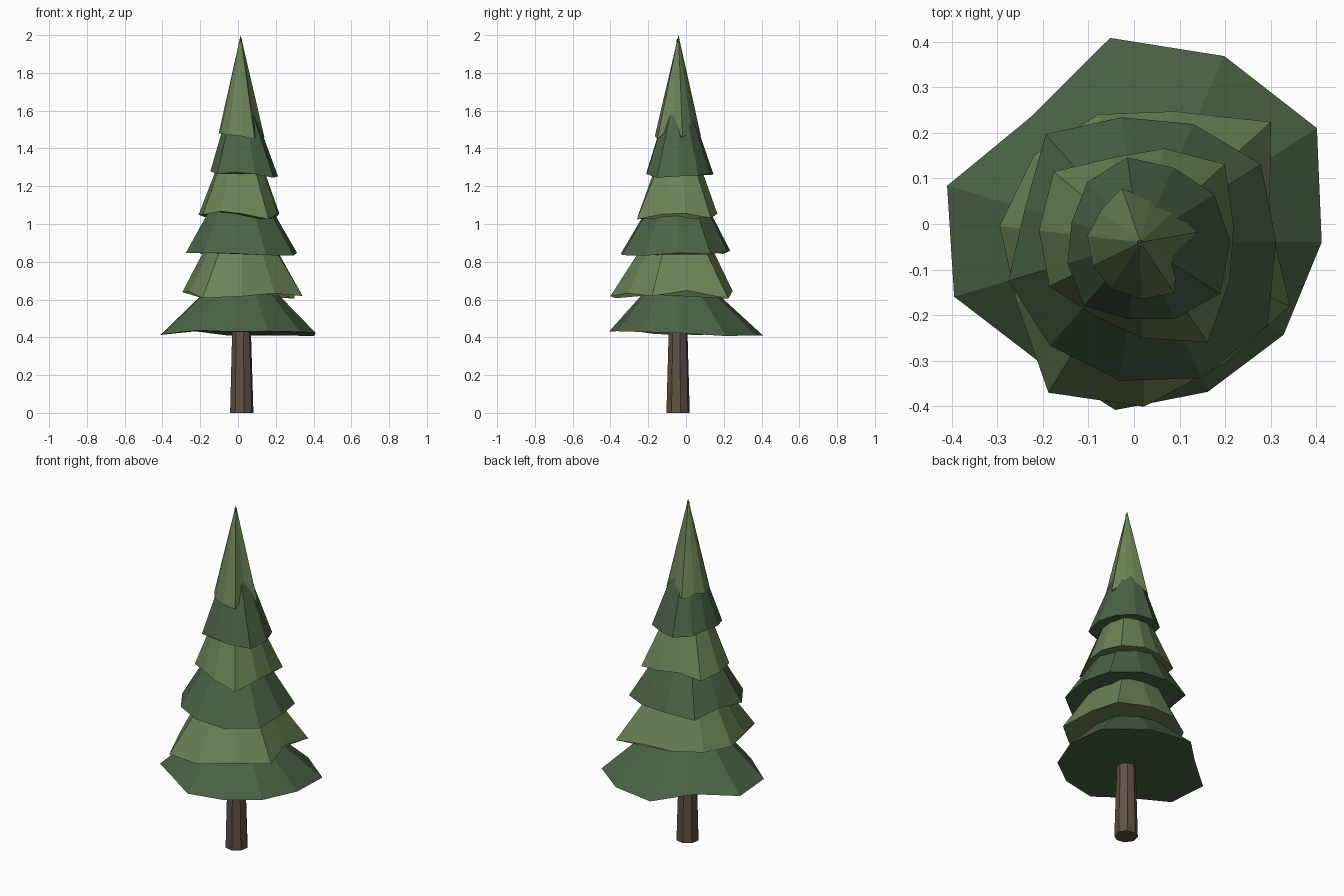
import bpy, bmesh
from math import sin, cos, pi

if "Cube" in bpy.data.objects:
    bpy.data.objects.remove(bpy.data.objects["Cube"])

CX, CY = 0.012, -0.04  # tree axis


def material(name, rgb):
    m = bpy.data.materials.new(name)
    m.diffuse_color = (*rgb, 1)
    m.use_nodes = True
    m.node_tree.nodes["Principled BSDF"].inputs["Base Color"].default_value = m.diffuse_color
    return m


DARK = material("dark green", (0.069, 0.127, 0.061))
LIGHT = material("light green", (0.147, 0.227, 0.093))
BARK = material("bark brown", (0.115, 0.082, 0.057))


def skin(name, bottom, top, mat):
    """Closed solid between two rings; a one-point top makes a cone."""
    bm = bmesh.new()
    lo = [bm.verts.new(p) for p in bottom]
    hi = [bm.verts.new(p) for p in top]
    n = len(lo)
    bm.faces.new(lo[::-1])
    if len(hi) > 1:
        bm.faces.new(hi)
    for i in range(n):
        j = (i + 1) % n
        if len(hi) > 1:
            bm.faces.new((lo[i], lo[j], hi[j], hi[i]))
        else:
            bm.faces.new((lo[i], lo[j], hi[0]))
    bmesh.ops.recalc_face_normals(bm, faces=bm.faces)
    me = bpy.data.meshes.new(name)
    bm.to_mesh(me)
    bm.free()
    me.materials.append(mat)
    ob = bpy.data.objects.new(name, me)
    bpy.context.collection.objects.link(ob)


def ring(radii, z_of, start=0.0, cx=CX, cy=CY):
    n = len(radii)
    return [(cx + r * cos(start + 2 * pi * i / n),
             cy + r * sin(start + 2 * pi * i / n), z_of(r))
            for i, r in enumerate(radii)]


# trunk, tapering up through the whole tree
skin("trunk", ring([0.063] * 8, lambda r: 0.0, 0.2, 0.02, -0.042),
     ring([0.007] * 8, lambda r: 1.98, 0.2, 0.014, -0.042), BARK)

# branch tiers: lowest rim z, rim droop, top radius, top z, ragged rim radii
tiers = [
    (0.407, 0.25, 0.11, 0.72,
     (.40, .463, .449, .453, .364, .44, .424, .343, .372, .361, .376)),
    (0.605, 0.42, 0.14, 0.96,
     (.29, .391, .297, .295, .30, .309, .30, .386, .361, .325, .359)),
    (0.832, 0.45, 0.12, 1.16,
     (.30, .317, .285, .277, .314, .262, .30, .30, .307, .328, .335)),
    (1.025, 0.55, 0.09, 1.39,
     (.21, .254, .213, .195, .244, .222, .22, .19, .21, .266, .215)),
    (1.245, 0.75, 0.05, 1.66,
     (.20, .195, .18, .188, .175, .155, .165, .185, .17, .185, .21)),
    (1.45, 1.5, 0.0, 2.0,
     (.13, .10, .095, .125, .11, .115, .115, .12, .125, .135, .09)),
]
for k, (z, droop, rt, zt, radii) in enumerate(tiers):
    start = 0.17 * (k % 2)
    big = max(radii)
    rim = ring(radii, lambda r: z + (big - r) * droop, start)
    if rt:
        top = ring([rt] * len(radii), lambda r: zt, start)
    else:
        top = [(0.014, CY, zt)]
    skin(f"branch_tier_{k + 1}", rim, top, LIGHT if k % 2 else DARK)
